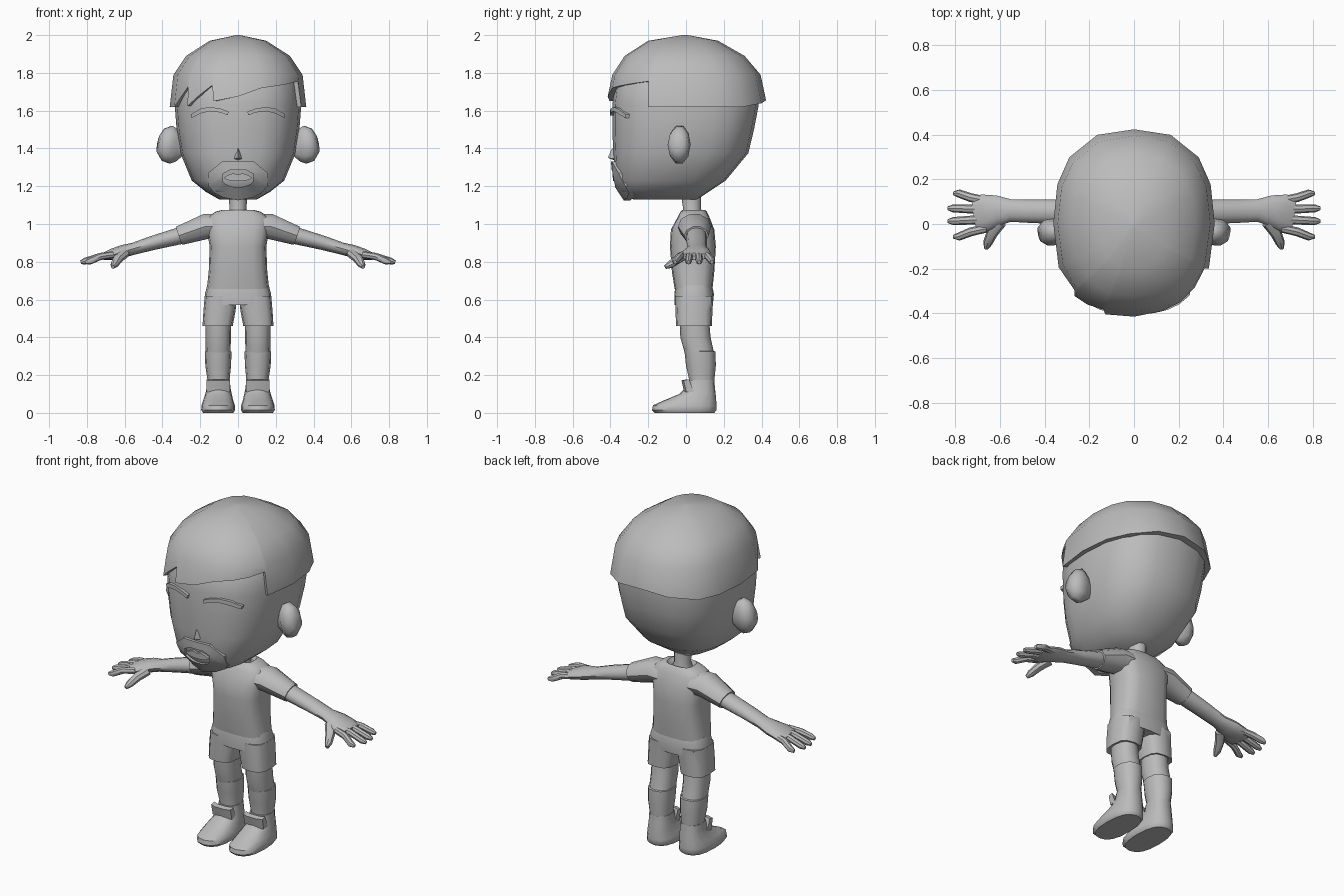
import bpy, bmesh, math
from mathutils import Vector

GREY = bpy.data.materials.new("plain_grey")
GREY.diffuse_color = (0.5, 0.5, 0.5, 1)


def loft(name, rings, caps=True, mirror=False, angle=40):
    """Skin a list of equal-sized point rings, optionally mirrored in x."""
    bm = bmesh.new()
    vs = [[bm.verts.new(p) for p in r] for r in rings]
    k = len(rings[0])
    for a, b in zip(vs, vs[1:]):
        for i in range(k):
            j = (i + 1) % k
            bm.faces.new((a[i], a[j], b[j], b[i]))
    if caps:
        bm.faces.new(vs[0])
        bm.faces.new(vs[-1])
    bmesh.ops.recalc_face_normals(bm, faces=bm.faces)
    me = bpy.data.meshes.new(name)
    bm.to_mesh(me)
    bm.free()
    me.materials.append(GREY)
    ob = bpy.data.objects.new(name, me)
    bpy.context.collection.objects.link(ob)
    bpy.ops.object.select_all(action='DESELECT')
    bpy.context.view_layer.objects.active = ob
    ob.select_set(True)
    bpy.ops.object.shade_smooth_by_angle(angle=math.radians(angle))
    if mirror:
        ob.modifiers.new("Mirror", 'MIRROR')
    return ob


def spow(v, e):
    return math.copysign(abs(v) ** e, v)


def point(t, cx, z, a, y0, y1, n):
    """Point on a superellipse; t = 0 is the front."""
    return (cx + a * spow(math.sin(t), 2 / n),
            (y0 + y1) / 2 - (y1 - y0) / 2 * spow(math.cos(t), 2 / n), z)


def stack(name, rows, n=2.5, k=16, **kw):
    """Loft of horizontal rings, rows = (cx, z, half width, front y, back y)."""
    return loft(name, [[point(2 * math.pi * i / k, *r, n) for i in range(k)]
                       for r in rows], **kw)


def tube(name, rows, k=10, **kw):
    """Loft along a path, rows = (x, y, z, side radius, up radius)."""
    pts = [Vector(r[:3]) for r in rows]
    rings = []
    for i, r in enumerate(rows):
        d = (pts[min(i + 1, len(pts) - 1)] - pts[max(i - 1, 0)]).normalized()
        side = Vector((0, 0, 1)).cross(d).normalized()
        up = d.cross(side)
        rings.append([pts[i] + side * r[3] * math.cos(2 * math.pi * j / k)
                      + up * r[4] * math.sin(2 * math.pi * j / k) for j in range(k)])
    return loft(name, rings, **kw)


# Head
HEAD = [(0, 1.13, .10, -.28, .06), (0, 1.17, .17, -.35, .12), (0, 1.23, .245, -.375, .21),
        (0, 1.375, .305, -.385, .33), (0, 1.5, .325, -.39, .36), (0, 1.63, .335, -.39, .385),
        (0, 1.75, .32, -.375, .375), (0, 1.86, .24, -.28, .27), (0, 1.92, .10, -.12, .12)]
stack("head", HEAD, n=2.6, k=20)


def face_y(x, z):
    """Front surface of the head at x, z."""
    z = max(z, 1.15)
    for p, q in zip(HEAD, HEAD[1:]):
        if p[1] <= z <= q[1]:
            f = (z - p[1]) / (q[1] - p[1])
            a, y0, y1 = [p[i] + (q[i] - p[i]) * f for i in (2, 3, 4)]
            u = max(0, 1 - min(1, abs(x) / a) ** 2.6) ** (1 / 2.6)
            return (y0 + y1) / 2 - (y1 - y0) / 2 * u


def on_face(x, z, off):
    return (x, face_y(x, z) - off, z)


def face_strip(name, outer, inner, off, **kw):
    """Raised band on the face between two lines of (x, z) points."""
    return loft(name, [[on_face(*o, off), on_face(*i, off), on_face(*i, -.02), on_face(*o, -.02)]
                       for o, i in zip(outer, inner)], mirror=True, angle=30, **kw)


# Goatee, lips and closed eye arcs
face_strip("goatee",
           [(0, 1.125), (.075, 1.14), (.125, 1.165), (.155, 1.2), (.158, 1.27), (.085, 1.33), (0, 1.33)],
           [(0, 1.195), (.035, 1.198), (.065, 1.21), (.08, 1.225), (.08, 1.265), (.045, 1.285), (0, 1.285)],
           .015, caps=False)
face_strip("lips", [(0, 1.262), (.025, 1.268), (.05, 1.26), (.075, 1.245)],
           [(0, 1.228), (.025, 1.228), (.05, 1.232), (.07, 1.24)], .012, caps=False)
face_strip("eye_arc", [(.05, 1.595), (.09, 1.61), (.15, 1.62), (.2, 1.61), (.25, 1.58)],
           [(.055, 1.575), (.09, 1.59), (.15, 1.597), (.2, 1.585), (.245, 1.562)], .014)

# Nose
loft("nose", [[(-.028, -.37, 1.345), (0, -.375, 1.335), (.028, -.37, 1.345), (0, -.412, 1.35)],
              [(-.022, -.37, 1.365), (0, -.37, 1.365), (.022, -.37, 1.365), (0, -.408, 1.365)],
              [(-.005, -.37, 1.40), (0, -.37, 1.40), (.005, -.37, 1.40), (0, -.392, 1.40)]])

# Ears
tube("ear", [(.29, -.03, 1.415, .03, .055), (.325, -.03, 1.415, .04, .09), (.355, -.035, 1.42, .06, .105),
             (.395, -.04, 1.42, .058, .09), (.422, -.045, 1.425, .035, .045)], k=10, mirror=True, angle=50)

# Hair cap with a jagged fringe: angle from the front -> height of the edge
EDGE = [(-180, 1.655), (-130, 1.62), (-67, 1.62), (-46, 1.725), (-44, 1.625), (-19, 1.735),
        (-17, 1.65), (0, 1.675), (17, 1.72), (64, 1.755), (66, 1.62), (130, 1.62), (180, 1.655)]


def edge_z(t):
    for (t0, z0), (t1, z1) in zip(EDGE, EDGE[1:]):
        if t0 <= t <= t1:
            return z0 + (z1 - z0) * (t - t0) / (t1 - t0)


angles = sorted({e[0] for e in EDGE[1:]} | {-157, -110, -90, -32, 32, 48, 90, 110, 157})


def hair_ring(z, a, y0, y1):
    return [point(math.radians(t), 0, z, a, y0, y1, 2.4) for t in angles]


def hair_edge(shrink):
    pts = []
    for t in angles:
        z = edge_z(t)
        f = (1.79 - z) / .14
        pts.append(point(math.radians(t), 0, z, (.342 + .016 * f) * shrink,
                         (-.39 - .03 * f) * shrink, (.395 + .03 * f) * shrink, 2.4))
    return pts


loft("hair", [hair_ring(2.0, .01, -.02, .01), hair_ring(1.97, .15, -.20, .17),
              hair_ring(1.89, .275, -.325, .31), hair_ring(1.79, .342, -.39, .395),
              hair_edge(1), hair_edge(.9)])

# Neck and shirt
stack("neck", [(0, 1.03, .06, -.03, .09), (0, 1.08, .045, -.015, .08), (0, 1.18, .05, -.03, .08)], n=2, k=12)
stack("shirt", [(0, .655, .165, -.06, .14), (0, .75, .155, -.075, .15), (0, .88, .15, -.085, .158),
                (0, .97, .165, -.08, .15), (0, 1.035, .165, -.045, .125), (0, 1.065, .12, -.03, .11),
                (0, 1.075, .08, -.02, .1), (0, 1.05, .06, -.01, .09)], n=3, k=16)
tube("sleeve", [(.08, .045, .985, .09, .07), (.17, .045, .987, .088, .07), (.31, .055, .938, .065, .053),
                (.309, .055, .938, .045, .035)][:3], mirror=True)

# Arms with hands
tube("arm", [(.2, .05, .97, .05, .045), (.31, .055, .937, .055, .045), (.45, .057, .9, .053, .038),
             (.55, .06, .87, .05, .032), (.61, .06, .855, .068, .034), (.67, .05, .838, .083, .03),
             (.715, .043, .828, .08, .018)], k=12, mirror=True)
for i, (by, ty, tx) in enumerate([(.105, .137, .80), (.065, .07, .825), (.02, .013, .825), (-.02, -.057, .80)]):
    tube("finger_%d" % (i + 1),
         [(.66, by, .838, .018, .018), (.73, by + (ty - by) * .4, .828, .02, .019),
          (tx - .015, ty, .803, .018, .018), (tx + .008, ty, .797, .009, .01)], k=8, mirror=True)
tube("thumb", [(.60, .01, .845, .03, .025), (.635, -.04, .815, .026, .024),
               (.655, -.085, .785, .021, .02), (.662, -.11, .772, .01, .011)], k=8, mirror=True)

# Shorts
stack("shorts_top", [(0, .57, .178, -.06, .142), (0, .63, .175, -.062, .148), (0, .675, .163, -.055, .138)],
      n=3, k=16)
stack("shorts_leg", [(.105, .465, .06, -.03, .115), (.108, .46, .08, -.052, .137), (.098, .54, .085, -.056, .14),
                     (.09, .62, .086, -.058, .145)], n=3, k=12, mirror=True)

# Legs, socks and shoes
stack("leg", [(.105, .52, .068, -.035, .12), (.105, .4, .067, -.03, .13), (.105, .31, .066, -.005, .15)],
      n=2.3, k=12, mirror=True)
stack("sock", [(.105, .328, .06, 0, .145), (.105, .325, .071, -.008, .156), (.105, .25, .068, .0, .158),
               (.103, .17, .058, .018, .15), (.103, .1, .058, .015, .15)], n=2.3, k=12, mirror=True)
stack("shoe", [(.105, 0, .08, -.165, .15), (.105, .015, .09, -.18, .162), (.105, .04, .088, -.175, .162),
               (.105, .065, .08, -.12, .16), (.103, .1, .07, -.035, .157), (.103, .135, .063, .0, .153),
               (.103, .175, .06, .012, .15)], n=2.5, k=16, mirror=True)
# Shoe tongue
loft("shoe_tongue", [[(x, -.01 + s, .11), (x, -.024 + s, .172), (x, .004 + s, .178), (x, .03 + s, .112)]
                     for x, s in ((.042, .012), (.075, 0), (.135, 0), (.168, .012))], mirror=True)
